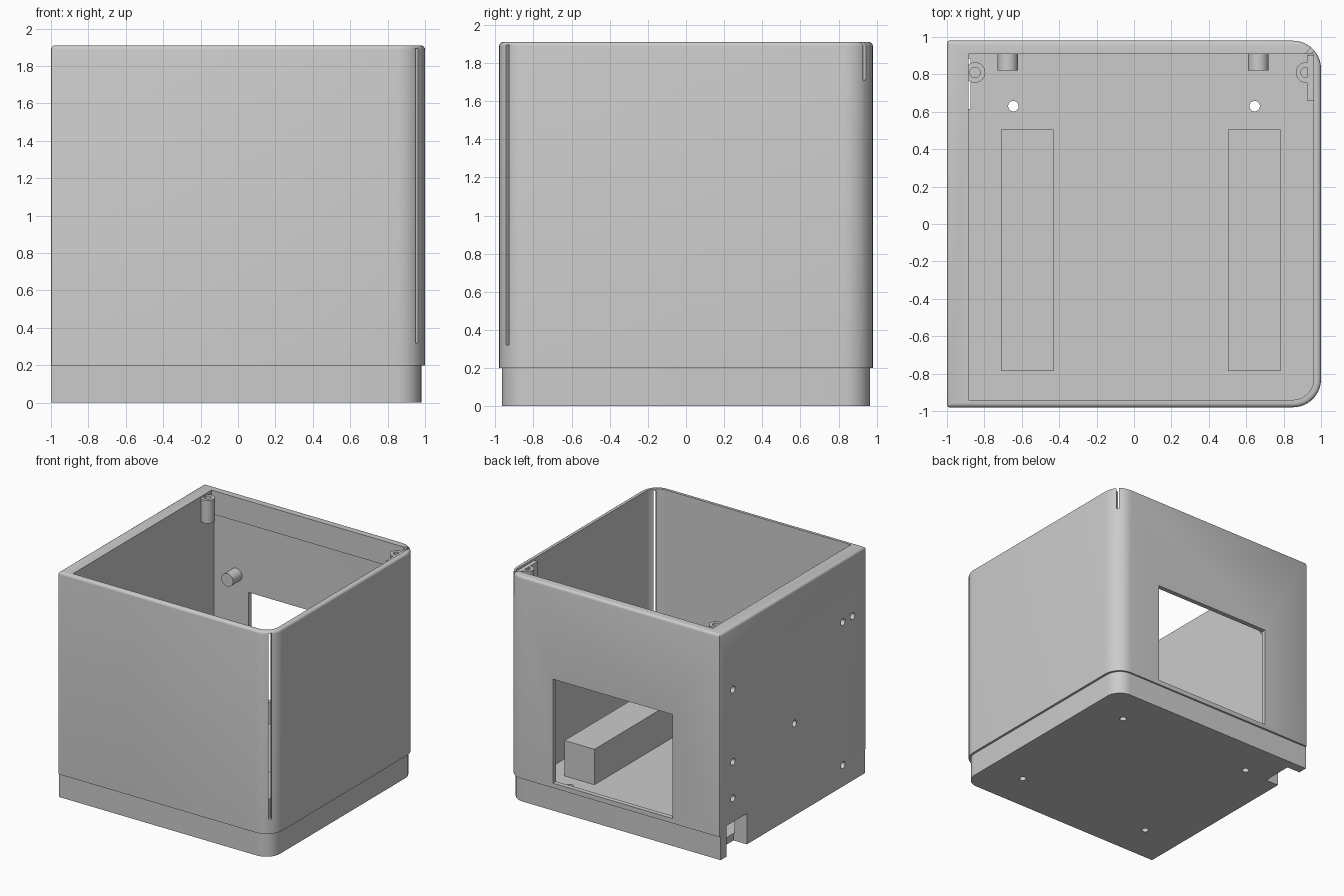
import bpy, bmesh
from math import pi, cos, sin
from mathutils import Matrix, Vector

old = bpy.data.objects.get("Cube")
if old:
    bpy.data.objects.remove(old)

gray = bpy.data.materials.new("light gray plastic")
gray.use_nodes = True
colour = (0.6, 0.6, 0.6, 1)
gray.diffuse_color = colour
gray.node_tree.nodes["Principled BSDF"].inputs["Base Color"].default_value = colour


def finish(name, bm):
    bmesh.ops.recalc_face_normals(bm, faces=bm.faces)
    mesh = bpy.data.meshes.new(name)
    bm.to_mesh(mesh)
    bm.free()
    mesh.materials.append(gray)
    obj = bpy.data.objects.new(name, mesh)
    bpy.context.collection.objects.link(obj)
    return obj


def tub(name, x0, x1, y0, y1, z0, z1, r_right, r_left=0, top_bevel=0):
    """Upright block with separate corner radii on its two sides."""
    bm = bmesh.new()
    corners = [(x1, y1, r_right, 0), (x0, y1, r_left, 1),
               (x0, y0, r_left, 2), (x1, y0, r_right, 3)]
    verts = []
    for x, y, r, quarter in corners:
        sx, sy = (1 if x == x1 else -1), (1 if y == y1 else -1)
        steps = 10 if r > 0.05 else 2 if r else 0
        for i in range(steps + 1):
            a = (quarter + i / max(steps, 1)) * pi / 2
            verts.append(bm.verts.new((x - sx * r + r * cos(a),
                                       y - sy * r + r * sin(a), z0)))
    base = bm.faces.new(verts)
    out = bmesh.ops.extrude_face_region(bm, geom=[base])["geom"]
    bmesh.ops.translate(bm, vec=(0, 0, z1 - z0),
                        verts=[g for g in out if isinstance(g, bmesh.types.BMVert)])
    if top_bevel:
        rim = [e for e in bm.edges if all(v.co.z > z1 - 1e-4 for v in e.verts)]
        bmesh.ops.bevel(bm, geom=rim, offset=top_bevel, segments=4,
                        profile=0.5, affect='EDGES')
    return finish(name, bm)


def box(name, x0, x1, y0, y1, z0, z1):
    return tub(name, x0, x1, y0, y1, z0, z1, 0)


def rod(name, start, axis, length, radius):
    bm = bmesh.new()
    axis = Vector(axis)
    turn = axis.to_track_quat('Z', 'Y').to_matrix().to_4x4()
    bmesh.ops.create_cone(bm, cap_ends=True, segments=24, radius1=radius,
                          radius2=radius, depth=length,
                          matrix=Matrix.Translation(Vector(start) + axis * length / 2) @ turn)
    return finish(name, bm)


def corner_slot(y, turn, z0, z1):
    """Thin diagonal cutter through a rounded corner."""
    bm = bmesh.new()
    bmesh.ops.create_cube(bm, size=1, matrix=Matrix.Translation((0.96, y, (z0 + z1) / 2))
                          @ Matrix.Rotation(turn, 4, 'Z')
                          @ Matrix.Diagonal((0.16, 0.022, z1 - z0, 1)))
    return finish("slot_cutter", bm)


def carve(obj, cutters):
    for c in cutters:
        mod = obj.modifiers.new("cut", 'BOOLEAN')
        mod.operation, mod.solver, mod.object = 'DIFFERENCE', 'EXACT', c
    graph = bpy.context.evaluated_depsgraph_get()
    mesh = bpy.data.meshes.new_from_object(obj.evaluated_get(graph))
    obj.modifiers.clear()
    obj.data = mesh


FLOOR, BAND, TOP = 0.06, 1.71, 1.91

# Outer body: recessed base and taller shell, both rounded on one side only
base = tub("base_tray", -1, 0.98, -0.965, 0.965, 0, 0.2, 0.13)
shell = tub("shell", -1, 1, -0.98, 0.98, 0.2, TOP, 0.15, 0.012, 0.022)

# Cavity, narrower at the top so a thick band stays along the back
cutters = [tub("cavity_cutter", -0.885, 0.96, -0.94, 0.94, FLOOR, BAND, 0.11),
           tub("mouth_cutter", -0.885, 0.96, -0.94, 0.7, BAND - 0.1, 2.1, 0.11),
           box("mouth_back_cutter", -0.885, 0.96, 0.5, 0.91, BAND - 0.1, 2.1)]

# Back window, cable notch and corner slots
cutters += [box("window_cutter", -0.56, 0.56, 0.8, 1.1, 0.24, 1.12),
            box("notch_cutter", -1.1, -0.875, 0.615, 0.885, -0.1, 0.26),
            corner_slot(-0.94, -pi / 4, 0.32, 1.895),
            corner_slot(0.94, pi / 4, BAND, 2)]

# Screw holes in the thick side wall and in the floor
side_holes = [(0.8, 1.38), (0.8, 0.77), (0.8, 0.46), (-0.02, 0.78),
              (-0.67, 1.39), (-0.8, 1.39), (-0.67, 0.18)]
cutters += [rod("side_hole_cutter", (-1.05, y, z), (1, 0, 0), 0.12, 0.028)
            for y, z in side_holes]
cutters += [rod("floor_hole_cutter", (sx * 0.645, sy * 0.63, -0.1), (0, 0, 1), 0.2, 0.028)
            for sx in (-1, 1) for sy in (-1, 1)]

for part in (base, shell):
    carve(part, cutters)

# Screw bosses under the rim, the second one merged into a side block
boss_hole = [rod("boss_hole_cutter", (x, 0.81, 1.75), (0, 0, 1), 0.3, 0.028)
             for x in (-0.85, 0.92)]
bosses = [rod("left_boss", (-0.85, 0.81, 1.7), (0, 0, 1), 0.195, 0.055),
          rod("right_boss", (0.92, 0.81, 1.7), (0, 0, 1), 0.195, 0.055)]
for boss, hole in zip(bosses, boss_hole):
    carve(boss, [hole])
block = box("boss_block", 0.925, 0.97, 0.66, 0.9, 1.7, 1.895)

# Locating pegs on the back wall
pegs = [rod("peg", (x, 0.95, 1.24), (0, -1, 0), 0.13, 0.055) for x in (-0.675, 0.665)]

# Two bars resting on the floor
for name, x in (("bar_a", -0.71), ("bar_b", 0.503)):
    box(name, x, x + 0.28, -0.785, 0.505, FLOOR, 0.36)

for c in cutters + boss_hole:
    bpy.data.objects.remove(c)

# Smooth the rounded surfaces and keep crisp edges
bpy.ops.object.select_all(action='DESELECT')
for obj in [base, shell] + bosses + pegs:
    obj.select_set(True)
    bpy.context.view_layer.objects.active = obj
bpy.ops.object.shade_smooth_by_angle(angle=pi / 6)
